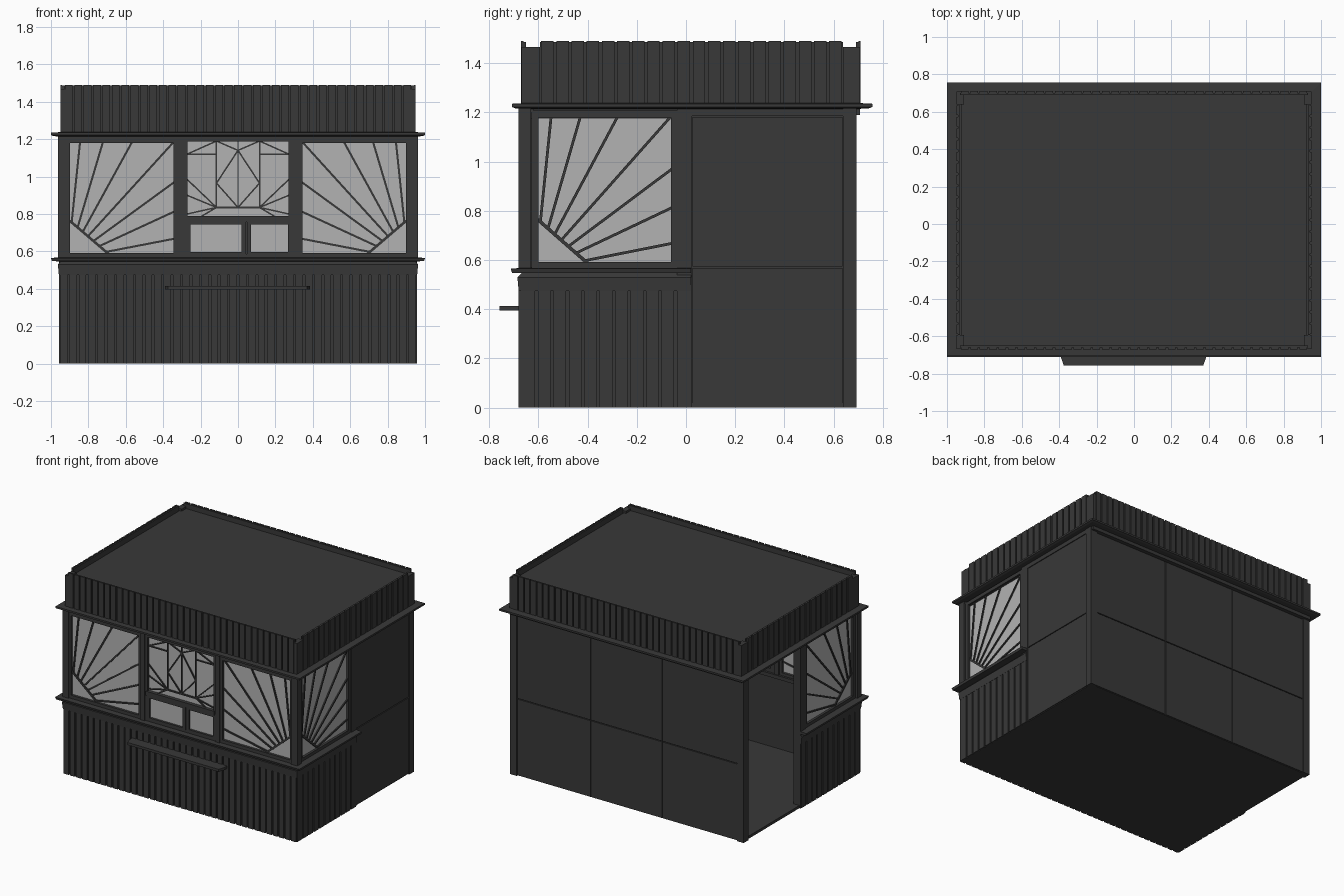
import bpy, bmesh, math

if "Cube" in bpy.data.objects:
    bpy.data.objects.remove(bpy.data.objects["Cube"])

def material(name, v):
    m = bpy.data.materials.new(name)
    m.diffuse_color = (v, v, v, 1)
    m.use_nodes = True
    m.node_tree.nodes["Principled BSDF"].inputs["Base Color"].default_value = m.diffuse_color
    return m

DARK, GLASS = material("dark_paint", 0.04), material("pale_glass", 0.45)
parts = {}

def part(name):
    return parts.setdefault(name, bmesh.new())

# Wall frames: a runs along the wall, d goes inward, z up
def front(a, d, z): return (a, -0.68 + d, z)
def back(a, d, z): return (a, 0.69 - d, z)
def right(a, d, z): return (0.957 - d, a, z)
def left(a, d, z): return (-0.957 + d, a, z)
def plan(a, d, z): return (a, z, d)

def prism(name, poly, wall, d0, d1):
    bm = part(name)
    lo = [bm.verts.new(wall(a, d0, z)) for a, z in poly]
    hi = [bm.verts.new(wall(a, d1, z)) for a, z in poly]
    bm.faces.new(lo)
    bm.faces.new(hi[::-1])
    n = len(poly)
    for i in range(n):
        j = (i + 1) % n
        bm.faces.new((lo[i], lo[j], hi[j], hi[i]))

def slab(name, wall, a0, a1, z0, z1, d0, d1):
    prism(name, [(a0, z0), (a1, z0), (a1, z1), (a0, z1)], wall, d0, d1)

def bar(name, wall, p, q, w=0.011, d0=0.018, d1=0.038):
    dx, dz = q[0] - p[0], q[1] - p[1]
    l = math.hypot(dx, dz)
    nx, nz = -dz / l * w / 2, dx / l * w / 2
    prism(name, [(p[0] + nx, p[1] + nz), (q[0] + nx, q[1] + nz),
                 (q[0] - nx, q[1] - nz), (p[0] - nx, p[1] - nz)], wall, d0, d1)

def frame(name, wall, a0, a1, z0, z1, w, d0=0.008, d1=0.05):
    slab(name, wall, a0, a1, z0, z0 + w, d0, d1)
    slab(name, wall, a0, a1, z1 - w, z1, d0, d1)
    slab(name, wall, a0, a0 + w, z0 + w, z1 - w, d0, d1)
    slab(name, wall, a1 - w, a1, z0 + w, z1 - w, d0, d1)

def planks(name, wall, a0, a1, z0, z1, pitch, d0, d1, gap=0.011):
    n = round((a1 - a0) / pitch)
    p = (a1 - a0) / n
    slab(name, wall, a0, a1, z0, z1 - 0.004, d0 + 0.01, d1)
    for i in range(n):
        slab(name, wall, a0 + i * p + gap / 2, a0 + (i + 1) * p - gap / 2, z0, z1, d0, d0 + 0.01)

def moulding(name, prof, x, y0, y1, closed):
    # mitred sweep of (outward offset, z) around the walls
    bm = part(name)
    def ring(sx, sy, y):
        return [bm.verts.new((sx * (x + o), y + sy * o, z)) for o, z in prof]
    k = 1 if closed else 0
    rings = [ring(1, k, y1), ring(1, -1, y0), ring(-1, -1, y0), ring(-1, k, y1)]
    n = len(prof)
    for i in range(4 if closed else 3):
        r, s = rings[i], rings[(i + 1) % 4]
        for j in range(n):
            m = (j + 1) % n
            bm.faces.new((r[j], r[m], s[m], s[j]))
    if not closed:
        bm.faces.new(rings[0])
        bm.faces.new(rings[3])

# Floor, ceiling and roof deck
slab("floor", plan, -0.945, 0.945, -0.67, 0.68, 0.0, 0.02)
slab("roof_deck", plan, -0.925, 0.925, -0.65, 0.69, 1.205, 1.45)

# Plank siding below the windows
planks("front_siding", front, -0.957, 0.957, 0, 0.48, 0.05, 0, 0.045)
for w in (right, left):
    planks("side_siding", w, -0.67, 0.02, 0, 0.48, 0.063, 0, 0.045)

# Belt moulding and window sill
moulding("belt_moulding", [(-0.04, 0.47), (0.008, 0.475), (0.013, 0.53), (-0.005, 0.548), (-0.04, 0.55)],
         0.95, -0.672, 0.02, False)
moulding("window_sill", [(-0.05, 0.545), (0.045, 0.548), (0.05, 0.565), (-0.05, 0.572)],
         0.95, -0.662, 0.02, False)

# Counter shelf on the front
prism("counter_shelf", [(-0.39, -0.67), (0.385, -0.67), (0.385, -0.715), (0.37, -0.757),
                        (-0.375, -0.757), (-0.39, -0.715)], plan, 0.395, 0.414)

# Window posts
for s in (1, -1):
    a = sorted((s * 0.912, s * 0.962))
    slab("corner_post", front, a[0], a[1], 0.56, 1.22, 0, 0.05)
    a = sorted((s * 0.29, s * 0.325))
    slab("mullion", front, a[0], a[1], 0.56, 1.22, 0, 0.06)
slab("front_lintel", front, -0.95, 0.95, 1.2, 1.225, 0.004, 0.06)

# Sunburst windows: rays spread from a diagonal in the outer corner
RAYS = [(0.05, 0.1, 1), (0.2, 0.32, 1), (0.33, 0.6, 1), (0.46, 1, 1),
        (0.6, 1, 0.64), (0.75, 1, 0.38), (0.92, 1, 0.14)]

def sunburst(wall, outer, inner, z0, z1):
    def P(u, v): return (outer + (inner - outer) * u, z0 + (z1 - z0) * v)
    lo, hi = sorted((outer, inner))
    frame("window_frame", wall, lo - 0.025, hi + 0.025, z0 - 0.018, z1 + 0.02, 0.027)
    slab("window_glass", wall, lo, hi, z0, z1, 0.026, 0.032)
    bar("sunburst_bars", wall, P(0, 0.3), P(0.38, 0), 0.014)
    prism("sunburst_corner", [P(0, 0.3), P(0, 0), P(0.38, 0)], wall, 0.027, 0.031)
    for t, u, v in RAYS:
        bar("sunburst_bars", wall, P(0.38 * t, 0.3 * (1 - t)), P(u, v))

for s in (1, -1):
    sunburst(front, s * 0.9, s * 0.342, 0.583, 1.187)
for w in (right, left):
    sunburst(w, -0.602, -0.058, 0.583, 1.187)
    slab("side_lintel", w, -0.64, 0.02, 1.175, 1.225, 0.022, 0.06)
    slab("side_post", w, -0.036, 0.024, 0.0, 1.22, 0.003, 0.06)
    slab("corner_post", w, -0.68, -0.632, 0.56, 1.22, 0.0, 0.045)

# Centre window: leaded upper light over two hatch panes
frame("window_frame", front, -0.29, 0.29, 0.565, 1.207, 0.02)
slab("transom", front, -0.28, 0.28, 0.757, 0.79, 0.0, 0.055)
slab("window_glass", front, -0.272, 0.272, 0.785, 1.19, 0.026, 0.032)
for a0, a1 in ((-0.275, 0.042), (0.048, 0.29)):
    frame("hatch_frame", front, a0, a1, 0.575, 0.765, 0.022, 0.004, 0.05)
    slab("window_glass", front, a0 + 0.02, a1 - 0.02, 0.59, 0.75, 0.02, 0.028)
LEADS = [((0.115, 0.835), (0.115, 1.2)), ((0.115, 1.12), (0.272, 1.12)), ((0, 0.835), (0.115, 0.965)),
         ((0.115, 0.965), (0, 1.14)), ((0, 1.14), (0.115, 1.19)), ((0.115, 1.19), (0.272, 1.12)),
         ((0.115, 0.835), (0.272, 0.8)), ((0.115, 0.835), (0.272, 0.9)), ((0.115, 0.835), (0.272, 0.985)),
         ((0.115, 0.835), (0.2, 0.785))]
for p, q in LEADS:
    for s in (1, -1):
        bar("leaded_bars", front, (s * p[0], p[1]), (s * q[0], q[1]), 0.008)
bar("leaded_bars", front, (-0.115, 0.835), (0.115, 0.835), 0.011)
bar("leaded_bars", front, (0, 0.835), (0, 1.19), 0.008)

# Panelled back wall, three columns by two rows
slab("back_wall", back, -0.93, 0.93, 0, 1.22, 0.012, 0.045)
xs = (-0.905, -0.285, 0.3, 0.905)
for a0, a1 in zip(xs, xs[1:]):
    for z0, z1 in ((0.004, 0.567), (0.573, 1.185)):
        slab("back_panel", back, a0 + 0.003, a1 - 0.003, z0, z1, 0.004, 0.014)
slab("back_trim", plan, -0.95, 0.95, 0.66, 0.708, 1.19, 1.222)

# Right rear wall panels; the left rear bay is an open doorway
slab("right_wall", right, 0.02, 0.66, 0, 1.22, 0.014, 0.045)
for z0, z1 in ((0.006, 0.567), (0.573, 1.182)):
    slab("right_panel", right, 0.026, 0.636, z0, z1, 0.006, 0.016)
for w in (right, left):
    slab("rear_post", w, 0.638, 0.692, 0, 1.22, 0, 0.055)
    slab("rear_lintel", w, 0.02, 0.65, 1.185, 1.222, 0.003, 0.05)

# Cornice ledge all round
moulding("cornice", [(-0.04, 1.213), (0.035, 1.216), (0.05, 1.222), (0.05, 1.235), (-0.04, 1.24)],
         0.95, -0.657, 0.707, True)

# Plank parapet with lower corner blocks
def para_front(a, d, z): return (a, -0.67 + d, z)
def para_back(a, d, z): return (a, 0.71 - d, z)
def para_right(a, d, z): return (0.95 - d, a, z)
def para_left(a, d, z): return (-0.95 + d, a, z)
for w in (para_front, para_back):
    planks("parapet_long", w, -0.93, 0.93, 1.225, 1.49, 0.05, 0, 0.02, 0.009)
for w in (para_right, para_left):
    planks("parapet_side", w, -0.594, 0.638, 1.225, 1.49, 0.063, 0, 0.02)
    for a0, a1 in ((-0.668, -0.594), (0.638, 0.708)):
        slab("parapet_corner", w, a0, a1, 1.225, 1.466, 0, 0.042)

# Turn the collected parts into objects
for name, bm in parts.items():
    bmesh.ops.recalc_face_normals(bm, faces=bm.faces)
    me = bpy.data.meshes.new(name)
    bm.to_mesh(me)
    bm.free()
    me.materials.append(GLASS if name in ("window_glass", "sunburst_corner") else DARK)
    bpy.context.collection.objects.link(bpy.data.objects.new(name, me))
